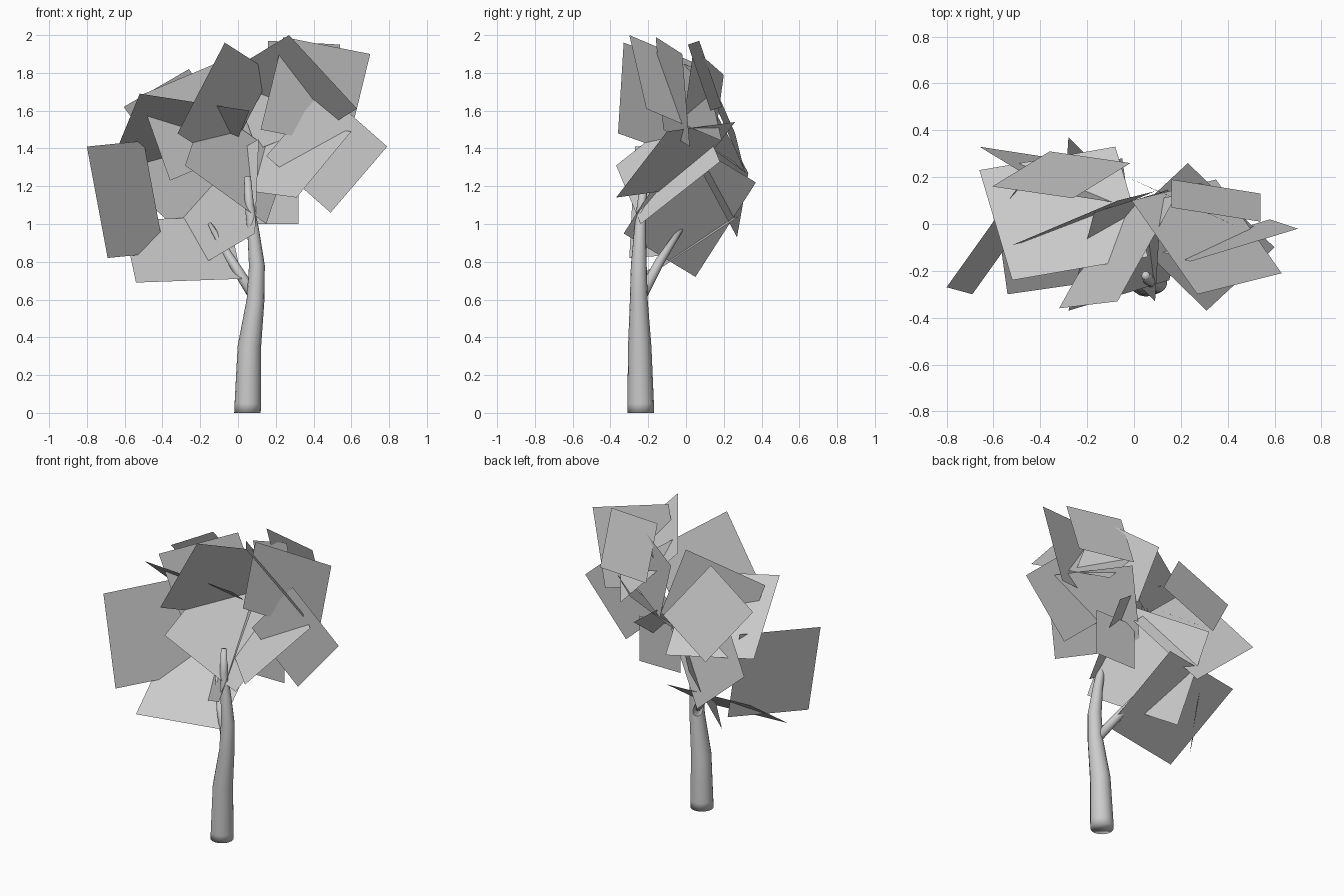
import bpy
import bmesh
from math import cos, sin, tau
from mathutils import Vector

cube = bpy.data.objects.get("Cube")
if cube:
    bpy.data.objects.remove(cube, do_unlink=True)


def make_material(name, colour):
    material = bpy.data.materials.new(name)
    material.use_nodes = True
    material.diffuse_color = colour
    for node in material.node_tree.nodes:
        if node.type == "BSDF_PRINCIPLED":
            node.inputs["Base Color"].default_value = colour
            node.inputs["Roughness"].default_value = 0.8
    return material


grey = make_material("pale_grey", (0.6, 0.6, 0.6, 1))


def finish(bm, name):
    mesh = bpy.data.meshes.new(name)
    bm.to_mesh(mesh)
    bm.free()
    mesh.materials.append(grey)
    obj = bpy.data.objects.new(name, mesh)
    bpy.context.scene.collection.objects.link(obj)


def add_limb(name, path, sides=16):
    """Tapered, smoothly shaded tube along (x, y, z, radius) stations."""
    bm = bmesh.new()
    points = [Vector(station[:3]) for station in path]
    rings = []
    for i, station in enumerate(path):
        before = points[max(i - 1, 0)]
        after = points[min(i + 1, len(points) - 1)]
        tangent = (after - before).normalized()
        if points[i].z == 0:
            tangent = Vector((0, 0, 1))
        across = Vector((0, 1, 0)).cross(tangent).normalized()
        other = tangent.cross(across)
        ring = []
        for k in range(sides):
            angle = tau * k / sides
            offset = across * cos(angle) + other * sin(angle)
            ring.append(bm.verts.new(points[i] + offset * station[3]))
        rings.append(ring)
    for low, high in zip(rings, rings[1:]):
        for k in range(sides):
            n = (k + 1) % sides
            bm.faces.new((low[k], low[n], high[n], high[k]))
    bm.faces.new(rings[0][::-1])
    bm.faces.new(rings[-1])
    for face in bm.faces:
        face.smooth = True
    finish(bm, name)


def add_leaf_cards(name, cards):
    """Flat four-sided cards, each given by a corner and its two neighbours."""
    for number, (corner, first, second) in enumerate(cards, start=1):
        bm = bmesh.new()
        corner, first, second = Vector(corner), Vector(first), Vector(second)
        outline = (corner, first, first + second - corner, second)
        bm.faces.new([bm.verts.new(point) for point in outline])
        finish(bm, f"{name}_{number}")


# Trunk and its side branch
add_limb("trunk", [
    (.05, -.24, 0, .07), (.052, -.24, .05, .07), (.06, -.245, .35, .062),
    (.093, -.25, .6, .047), (.1, -.25, .78, .042), (.08, -.243, .97, .031),
    (.06, -.235, 1.1, .024), (.05, -.22, 1.25, .018),
])
add_limb("branch", [
    (.09, -.24, .61, .03), (-.03, -.14, .8, .025), (-.15, -.01, 1, .012),
])

# Leaf cards on the left of the crown, seen from the front
add_leaf_cards("outer_leaf_card", [
    ((-.8, -.27, 1.41), (-.5, .15, 1.44), (-.69, -.3, .82)),
    ((-.54, -.3, .69), (.02, -.22, .71), (-.61, .2, 1.02)),
    ((-.52, -.24, 1.69), (.06, -.14, 1.6), (-.66, .23, 1.35)),
    ((-.52, -.09, 1.68), (-.07, .1, 1.87), (-.36, -.05, 1.23)),
    ((-.605, .16, 1.62), (-.26, .11, 1.82), (-.36, .31, 1.28)),
    ((-.66, .33, 1.27), (-.27, .27, .93), (-.33, .13, 1.64)),
])

# Leaf cards around the middle
add_leaf_cards("middle_leaf_card", [
    ((-.07, -.33, 1.96), (-.32, -.36, 1.48), (.18, .12, 1.8)),
    ((-.3, .05, .72), (.09, -.33, .95), (-.28, .37, 1.22)),
    ((-.28, -.37, 1.31), (.15, -.24, 1), (-.17, .05, 1.64)),
    ((.32, .03, 1), (.02, .03, 1), (.32, .03, 1.3)),
    ((-.03, .2, 1.79), (.33, .04, 1.93), (.09, .145, 1.39)),
])

# Leaf cards on the other side
add_leaf_cards("upper_leaf_card", [
    ((.27, -.3, 2), (.63, -.21, 1.61), (-.01, .1, 1.83)),
    ((.7, -.02, 1.9), (.24, -.16, 1.99), (.58, .02, 1.41)),
    ((.16, .07, 1.97), (.54, .01, 1.95), (.16, .19, 1.62)),
    ((.79, -.07, 1.41), (.49, -.07, 1.06), (.45, -.07, 1.71)),
    ((.31, -.37, 1.14), (.6, -.1, 1.49), (-.06, -.01, 1.19)),
])
